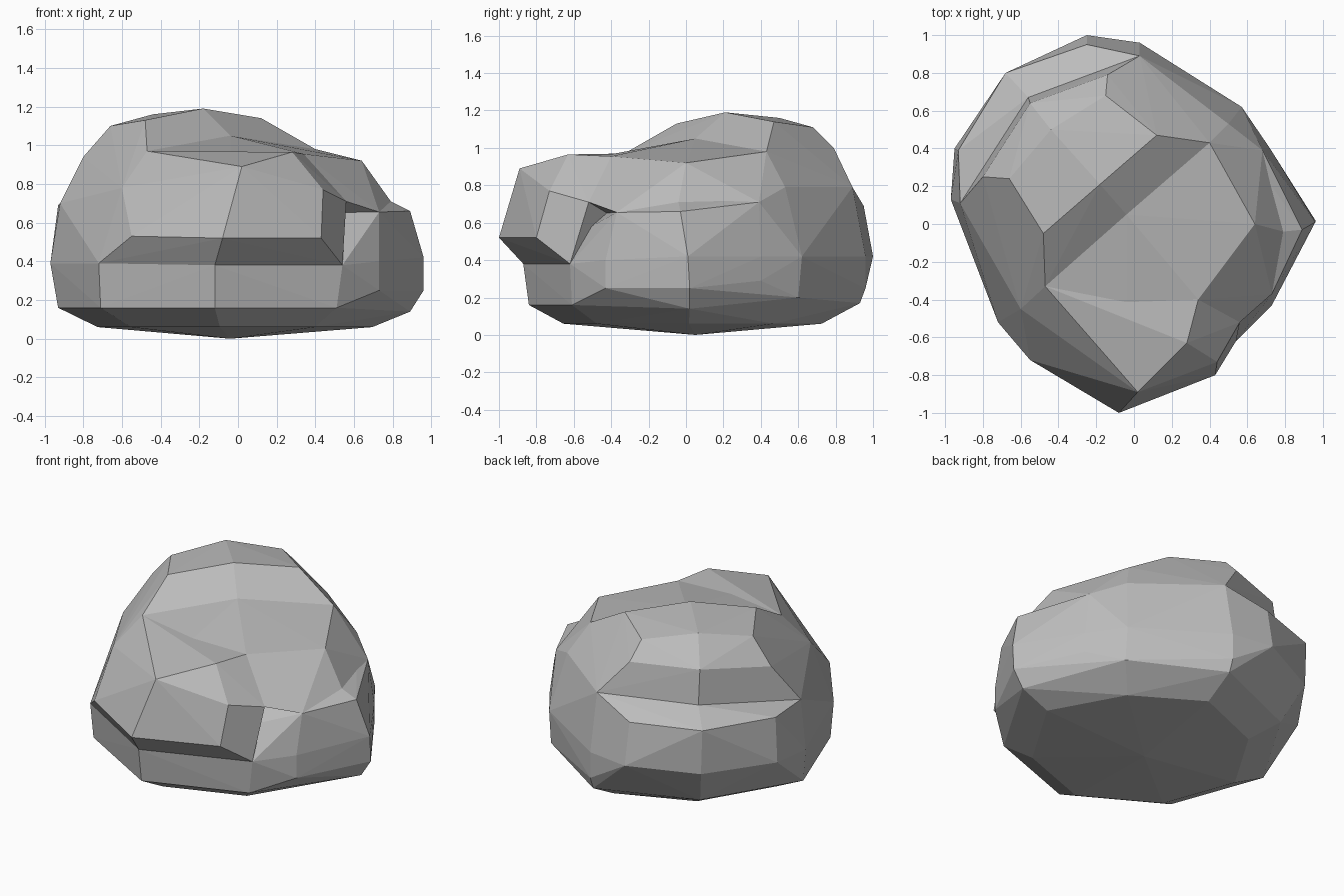
import bpy
import bmesh
import math
from mathutils import Vector

default_cube = bpy.data.objects.get("Cube")
if default_cube:
    bpy.data.objects.remove(default_cube, do_unlink=True)

# Single stone colour
stone = bpy.data.materials.new("stone_grey")
stone.use_nodes = True
stone_colour = (0.5, 0.5, 0.5, 1)
stone.diffuse_color = stone_colour
for node in stone.node_tree.nodes:
    if node.type == 'BSDF_PRINCIPLED':
        node.inputs["Base Color"].default_value = stone_colour


def faceted_block(name, *corner_groups):
    """Wrap groups of corners in a flat-shaded chiselled block."""
    bm = bmesh.new()
    for group in corner_groups:
        for corner in group:
            bm.verts.new(corner)
    bmesh.ops.remove_doubles(bm, verts=bm.verts[:], dist=0.001)
    hull = bmesh.ops.convex_hull(bm, input=bm.verts[:])
    loose = {v for v in hull["geom_interior"] + hull["geom_unused"]
             if isinstance(v, bmesh.types.BMVert)}
    bmesh.ops.delete(bm, geom=list(loose), context='VERTS')
    bmesh.ops.dissolve_limit(bm, angle_limit=math.radians(1),
                             verts=bm.verts[:], edges=bm.edges[:])
    bmesh.ops.recalc_face_normals(bm, faces=bm.faces[:])
    mesh = bpy.data.meshes.new(name)
    bm.to_mesh(mesh)
    bm.free()
    mesh.materials.append(stone)
    block = bpy.data.objects.new(name, mesh)
    bpy.context.scene.collection.objects.link(block)
    return block


# Corners shared between neighbouring blocks
front_left_shoulder = (-.6, -.45, .78)
right_shoulder = (.56, -.52, .71)
side_shoulder = (.73, -.37, .655)
side_step = (.79, -.04, .71)
rear_side_step = (.68, .39, .71)
rear_corner = (.5, .53, .79)
back_corner = (.03, .89, .79)
rear_left_step = (-.56, .67, .78)
left_step = (-.92, .11, .7)
plateau_left = (-.47, -.33, .97)
plateau_middle = (-.04, .05, 1.05)
plateau_rear = (.4, .43, .98)
plateau_front = (.34, -.4, .955)
plateau_dip = (-.04, -.65, .92)
core = (0, 0, .4)

# Waist edge where the lower body meets the overhanging brow
front_waist = [(-.72, -.52, .39), (-.12, -.87, .38), (.54, -.62, .38)]

# Lower body: chamfered underside, foot outline, waist and rim
foot = [(-.12, -.84, .16), (.51, -.61, .16), (.89, .02, .14), (.57, .6, .2),
        (.03, .93, .17), (-.58, .68, .16), (-.93, .1, .16), (-.71, -.5, .16)]
underside = [(x * .78, y * .78, .06) for x, y, z in foot]
lowest_point = (-.04, .05, 0)
waist = [(.73, -.43, .25), (.73, -.43, .4), (.96, .02, .25), (.96, .01, .42),
         (.72, .4, .29), (.72, .4, .42), (.57, .62, .42), (.03, .96, .25),
         (.03, .96, .42), (-.25, 1, .42), (-.67, .8, .4), (-.95, .4, .4),
         (-.97, .13, .39)]
rim = [(.89, -.03, .66), (-.25, .95, .69), (-.68, .8, .69), (-.93, .39, .69)]
steps = [side_shoulder, side_step, rear_side_step, rear_corner, back_corner,
         rear_left_step, left_step, front_left_shoulder]
faceted_block("lower_body", [lowest_point], underside, foot, front_waist,
              waist, rim, steps)

# Front brow: overhanging ledge with a pointed nose
ledge = [(-.55, -.72, .53), (-.08, -1, .52), (.43, -.8, .52)]
brow_top = [(.02, -.89, .89), (.28, -.63, .965), (.44, -.73, .77)]
faceted_block("front_brow", front_waist, ledge, brow_top,
              [front_left_shoulder, right_shoulder, plateau_front,
               plateau_dip, plateau_left, core])

# Sloping plateau on the front right
faceted_block("plateau",
              [plateau_left, plateau_middle, plateau_rear, plateau_front,
               plateau_dip, (.64, 0, .92)],
              [side_step, rear_side_step, right_shoulder, side_shoulder,
               front_left_shoulder, rear_corner, core])

# Crown: raised rear mass with a stepped back and a straight front scarp
scarp_top = [(-.48, -.05, 1.13), (-.18, .21, 1.19), (.12, .47, 1.14)]
crown_edge = [(-.66, .24, 1.1), (-.44, .5, 1.16), (-.15, .68, 1.11)]
crown_wall = [(-.8, .25, .94), (-.55, .64, 1), (-.14, .79, 1)]
faceted_block("crown", scarp_top, crown_edge, crown_wall,
              [plateau_left, plateau_middle, plateau_rear, left_step,
               rear_left_step, back_corner, rear_corner,
               front_left_shoulder, core])
